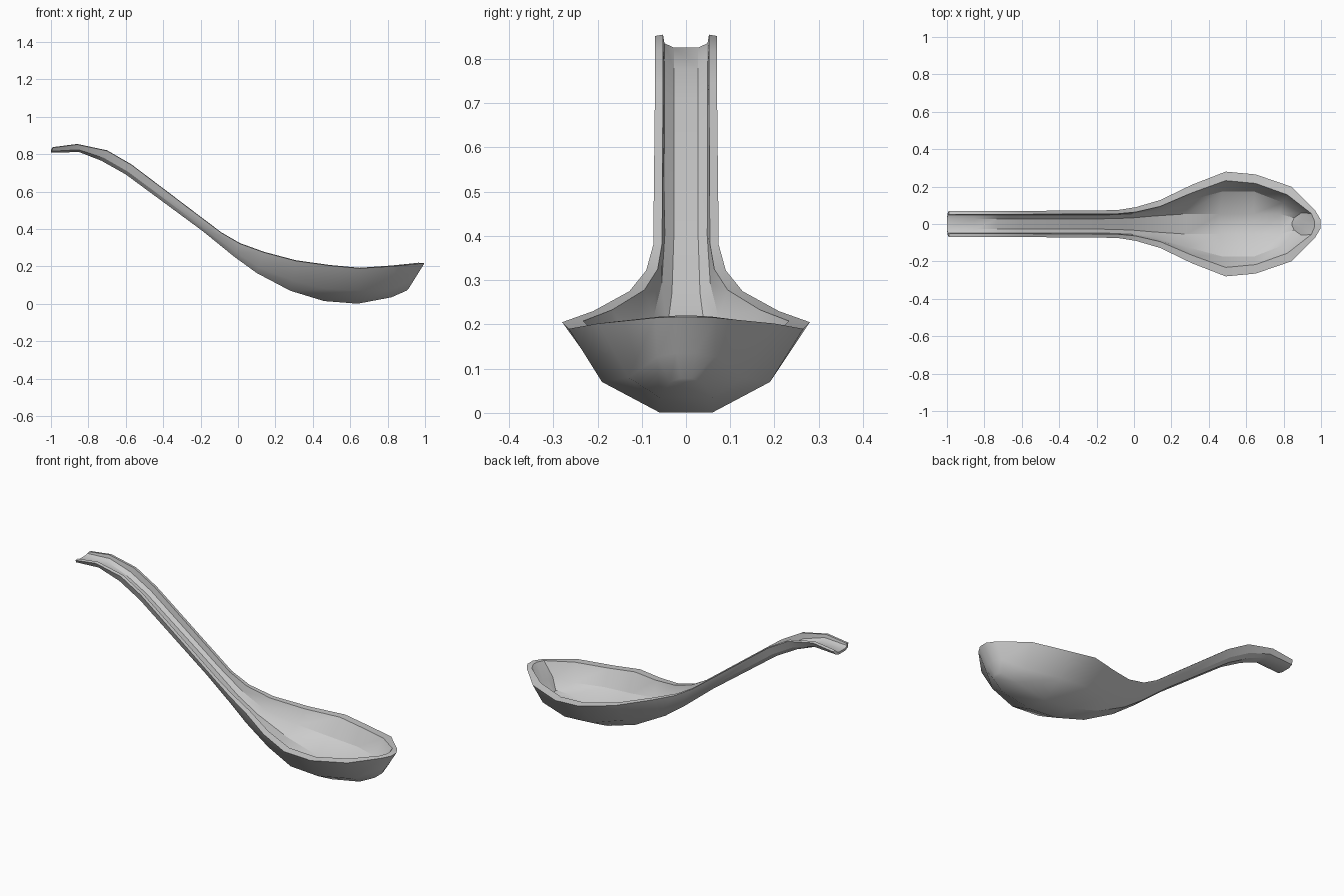
import bpy, bmesh

# Spoon stations, handle end to bowl tip:
# rim x, rim z, rim half-width, base x, base z, side half-width, side z, wall, tip inset
stations = [
    (-0.99, .835, .070, -1.0, .808, .055, .816, .018, 0),
    (-0.86, .852, .070, -.85, .812, .055, .824, .018, 0),
    (-0.70, .818, .070, -.73, .765, .055, .782, .018, 0),
    (-0.57, .743, .070, -.60, .692, .055, .708, .018, 0),
    (-0.09, .380, .074, -.19, .390, .055, .387, .020, 0),
    (0.01, .322, .090, -.02, .252, .064, .275, .026, 0),
    (0.14, .275, .128, .10, .165, .085, .195, .034, 0),
    (0.31, .230, .210, .28, .070, .140, .125, .043, 0),
    (0.49, .205, .280, .46, .015, .190, .080, .048, 0),
    (0.65, .190, .265, .64, .001, .190, .070, .048, 0),
    (0.84, .202, .200, .82, .035, .130, .080, .044, .02),
    (0.97, .215, .070, .90, .070, .065, .127, .014, .022),
    (0.997, .217, .025, .91, .078, .022, .135, .008, .032),
]


def section(rx, rz, rw, bx, bz, mw, mz, t, dx):
    """Closed U section: outer skin left to right, then inner skin back."""
    f = (mz - bz) / (rz - bz)
    mx = bx + (rx - bx) * f
    bw = min(.06, .55 * mw)
    outer = [(rx, rw, rz), (mx, mw, mz), (bx, bw, bz)]
    inner = [(rx - dx, rw - t, rz + .003),
             (mx - 1.5 * dx, mw - .35 * t, mz + .65 * t),
             (bx - 2 * dx, bw * .9, bz + .75 * t)]
    mirror = lambda pts: [(x, -y, z) for x, y, z in pts]
    return outer + mirror(outer[::-1]) + mirror(inner) + inner[::-1]


# Loft the sections
bm = bmesh.new()
rings = [[bm.verts.new(p) for p in section(*s)] for s in stations]
for a, b in zip(rings, rings[1:]):
    for i in range(12):
        j = (i + 1) % 12
        bm.faces.new((a[i], a[j], b[j], b[i]))

# Handle end: three strips on each side of the U
r = rings[0]
for i in range(5):
    bm.faces.new((r[i], r[i + 1], r[10 - i], r[11 - i]))

# Bowl tip: outer nose, rim and inner nose
r = rings[-1]
for ids in ((0, 1, 4, 5), (1, 2, 3, 4), (0, 5, 6, 11), (6, 7, 10, 11), (7, 8, 9, 10)):
    bm.faces.new([r[i] for i in ids])

bmesh.ops.recalc_face_normals(bm, faces=bm.faces)
mesh = bpy.data.meshes.new("soup_spoon")
bm.to_mesh(mesh)
bm.free()
spoon = bpy.data.objects.new("soup_spoon", mesh)
bpy.context.collection.objects.link(spoon)
bpy.context.view_layer.objects.active = spoon
spoon.select_set(True)
bpy.ops.object.shade_smooth_by_angle(angle=0.52)
